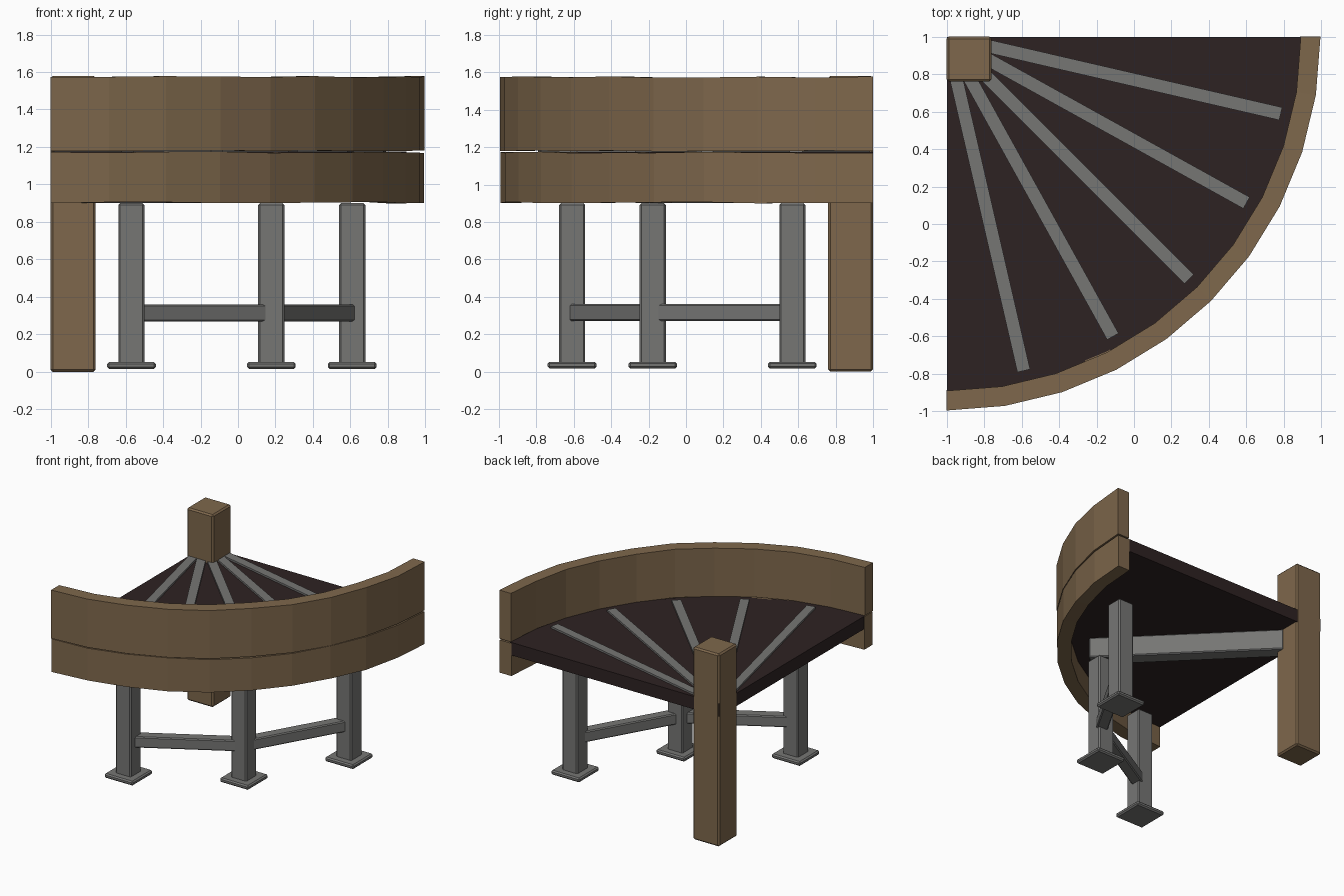
import bpy, bmesh, math, random
from mathutils import Vector, Matrix

if "Cube" in bpy.data.objects:
    bpy.data.objects.remove(bpy.data.objects["Cube"])

random.seed(4)
CX, CY = -1.0, 1.0          # corner the quarter circle turns about


def material(name, rgb):
    m = bpy.data.materials.new(name)
    m.diffuse_color = (*rgb, 1)
    m.use_nodes = True
    m.node_tree.nodes["Principled BSDF"].inputs["Base Color"].default_value = m.diffuse_color
    return m


wood = material("weathered wood", (0.21, 0.137, 0.072))
steel = material("grey steel", (0.18, 0.18, 0.175))
dark = material("dark decking", (0.027, 0.016, 0.016))


def finish(name, bm, mat, bevel=0):
    bmesh.ops.recalc_face_normals(bm, faces=bm.faces[:])
    me = bpy.data.meshes.new(name)
    bm.to_mesh(me)
    bm.free()
    me.materials.append(mat)
    ob = bpy.data.objects.new(name, me)
    bpy.context.collection.objects.link(ob)
    if bevel:
        mod = ob.modifiers.new("worn edges", 'BEVEL')
        mod.width = bevel
        mod.segments = 1
    return ob


def box(name, centre, size, mat, angle=0, bevel=0):
    bm = bmesh.new()
    bmesh.ops.create_cube(bm, size=1)
    m = Matrix.Translation(centre) @ Matrix.Rotation(angle, 4, 'Z') @ Matrix.Diagonal((*size, 1))
    bmesh.ops.transform(bm, matrix=m, verts=bm.verts[:])
    return finish(name, bm, mat, bevel)


def polar(r, deg, z=0):
    a = math.radians(-deg)
    return Vector((CX + r * math.cos(a), CY + r * math.sin(a), z))


def beam(name, a, b, width, height, mat, bevel=0):
    d = b - a
    return box(name, (a + b) / 2, (d.length, width, height), mat, math.atan2(d.y, d.x), bevel)


def curved_board(name, r0, r1, z0, z1, mat, steps=10, wobble=0.004):
    bm = bmesh.new()
    rings = []
    for i in range(steps + 1):
        deg = 90 * i / steps
        lo = z0 + random.uniform(-wobble, wobble)
        hi = z1 + random.uniform(-wobble, wobble)
        rings.append([bm.verts.new(polar(r, deg, z))
                      for r, z in ((r0, lo), (r1, lo), (r1, hi), (r0, hi))])
    for a, b in zip(rings, rings[1:]):
        for k in range(4):
            bm.faces.new((a[k], b[k], b[(k + 1) % 4], a[(k + 1) % 4]))
    bm.faces.new(rings[0])
    bm.faces.new(rings[-1])
    return finish(name, bm, mat)


# Quarter-circle deck slab
bm = bmesh.new()
outline = [Vector((CX + 0.003, CY - 0.003, 1.07))]
for i in range(11):
    p = polar(1.9, 9 * i, 1.07)
    outline.append(Vector((max(p.x, CX + 0.003), min(p.y, CY - 0.003), 1.07)))
face = bm.faces.new([bm.verts.new(p) for p in outline])
top = bmesh.ops.extrude_face_region(bm, geom=[face])
bmesh.ops.translate(bm, vec=(0, 0, 0.105),
                    verts=[v for v in top["geom"] if isinstance(v, bmesh.types.BMVert)])
finish("deck", bm, dark)

# Curved wooden wall in two courses
curved_board("lower_wall_board", 1.885, 1.992, 0.903, 1.172, wood)
curved_board("upper_wall_board", 1.89, 1.995, 1.178, 1.575, wood)

# Corner post
box("corner_post", (-0.88, 0.88, 0.79), (0.24, 0.24, 1.58), wood, bevel=0.012)

# Radial strips lying on the deck
for i in range(5):
    deg = 13 + 16 * i
    beam(f"deck_strip_{i + 1}", polar(0.2, deg, 1.18), polar(1.83, deg, 1.18),
         0.07, 0.02, steel)

# Beam under the deck from post to middle leg
beam("under_deck_beam", polar(0.28, 45, 0.985), polar(1.75, 45, 0.985), 0.12, 0.17, steel, 0.008)

# Legs with foot plates
for name, deg in (("right", 15), ("middle", 45), ("left", 75)):
    p = polar(1.666, deg)
    box(f"{name}_leg", (p.x, p.y, 0.47), (0.14, 0.14, 0.86), steel, bevel=0.01)
    box(f"{name}_foot_plate", (p.x, p.y, 0.034), (0.26, 0.26, 0.036), steel, bevel=0.01)

# Stretchers joining the legs
for name, a, b in (("right", 15, 45), ("left", 45, 75)):
    beam(f"{name}_stretcher", polar(1.666, a, 0.315), polar(1.666, b, 0.315), 0.09, 0.09, steel, 0.008)
